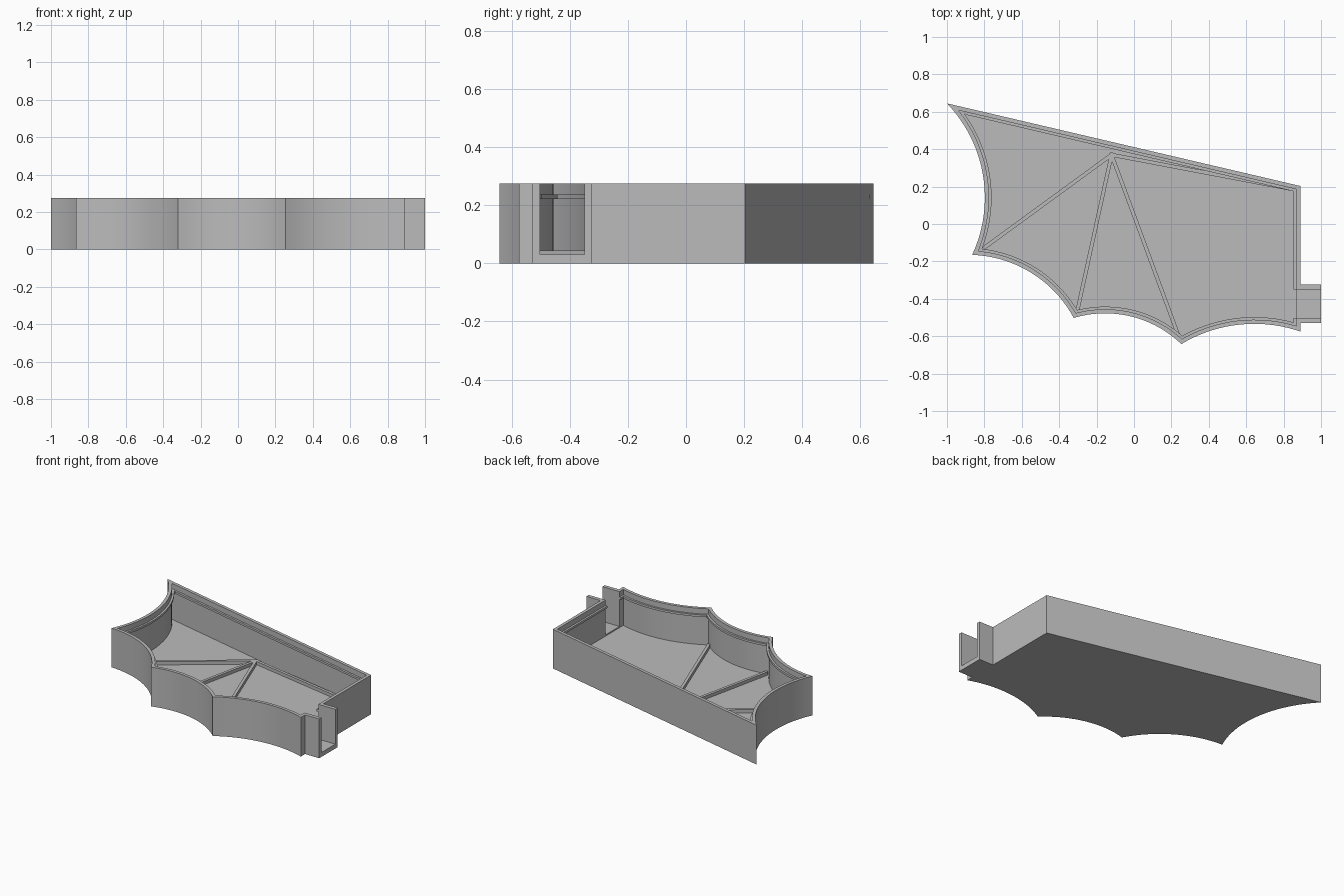
import bpy, bmesh, math
from mathutils import Vector

if "Cube" in bpy.data.objects:
    bpy.data.objects.remove(bpy.data.objects["Cube"])

HEIGHT, WALL, FLOOR, EDGE = 0.275, 0.022, 0.022, 0.89

grey = bpy.data.materials.new("plain grey")
grey.use_nodes = True
grey.diffuse_color = (0.5, 0.5, 0.5, 1)
grey.node_tree.nodes["Principled BSDF"].inputs["Base Color"].default_value = (0.5, 0.5, 0.5, 1)


def finish(name, bm):
    bmesh.ops.recalc_face_normals(bm, faces=bm.faces)
    mesh = bpy.data.meshes.new(name)
    bm.to_mesh(mesh)
    bm.free()
    mesh.materials.append(grey)
    ob = bpy.data.objects.new(name, mesh)
    bpy.context.collection.objects.link(ob)
    bpy.ops.object.select_all(action='DESELECT')
    ob.select_set(True)
    bpy.context.view_layer.objects.active = ob
    bpy.ops.object.shade_smooth_by_angle(angle=math.radians(25))
    return ob


def scallop(p, q, sag, steps=18):
    """Arc points from p to just before q, bulging to the left by sag."""
    p, q = Vector(p), Vector(q)
    chord = q - p
    left = Vector((-chord.y, chord.x)).normalized()
    half = 2 * math.atan(2 * sag / chord.length)
    radius = chord.length / 2 / math.sin(half)
    centre = (p + q) / 2 + left * (sag - radius)
    along = chord.normalized()
    points = []
    for i in range(steps):
        a = half * (2 * i / steps - 1)
        points.append(centre + radius * (along * math.sin(a) + left * math.cos(a)))
    return points


def inset(path, d):
    """Shift an open path to its left by d with mitred corners."""
    out = []
    for i, p in enumerate(path):
        before = (p - path[i - 1]).normalized() if i else None
        after = (path[i + 1] - p).normalized() if i < len(path) - 1 else None
        before, after = before or after, after or before
        n1 = Vector((-before.y, before.x))
        n2 = Vector((-after.y, after.x))
        m = (n1 + n2).normalized()
        out.append(p + m * d / m.dot(n1))
    return out


def strip(name, path, d0, d1, z0, z1):
    """Rectangular band swept along the path between two inset distances."""
    bm = bmesh.new()
    rings = []
    for a, b in zip(inset(path, d0), inset(path, d1)):
        rings.append([bm.verts.new((p.x, p.y, z)) for p, z in ((a, z0), (b, z0), (b, z1), (a, z1))])
    for r, s in zip(rings, rings[1:]):
        for k in range(4):
            j = (k + 1) % 4
            bm.faces.new((r[k], r[j], s[j], s[k]))
    bm.faces.new(rings[0])
    bm.faces.new(rings[-1])
    return finish(name, bm)


def prism(name, points, z0, z1):
    bm = bmesh.new()
    face = bm.faces.new([bm.verts.new((p[0], p[1], z0)) for p in points])
    ext = bmesh.ops.extrude_face_region(bm, geom=[face])
    top = [v for v in ext["geom"] if isinstance(v, bmesh.types.BMVert)]
    bmesh.ops.translate(bm, verts=top, vec=(0, 0, z1 - z0))
    return finish(name, bm)


def block(name, x0, x1, y0, y1, z0, z1):
    return prism(name, [(x0, y0), (x1, y0), (x1, y1), (x0, y1)], z0, z1)


# Wing outline, open at the slot in the straight end
slot_low, slot_high = -0.502, -0.35
tips = [(-1, 0.645), (-0.865, -0.165), (-0.322, -0.502), (0.253, -0.642), (EDGE, -0.575)]
outline = [Vector((EDGE, slot_high)), Vector((EDGE, 0.203))]
for p, q, sag in zip(tips, tips[1:], (0.127, 0.085, 0.08, 0.071)):
    outline += scallop(p, q, sag)
outline += [Vector(tips[-1]), Vector((EDGE, slot_low))]

# Tray shell and the bead around its inside
prism("tray_floor", inset(outline, WALL / 2), 0, FLOOR)
strip("outer_wall", outline, 0, WALL, 0, HEIGHT)
strip("inner_bead", outline, WALL - 0.002, 0.036, 0.222, 0.237)

# Slotted tab on the straight end
lip = 0.026
block("slot_sill", EDGE - WALL, 1, slot_low, slot_high, 0, 0.031)
block("slot_front_wall", EDGE, 1, slot_low - lip, slot_low, 0, HEIGHT)
block("slot_back_wall", EDGE, 1, slot_high, slot_high + lip, 0, HEIGHT)

# Raised finger ribs fanning out over the floor
apex = Vector((-0.12, 0.37))
ends = [(-0.805, -0.13), (-0.303, -0.465), (0.235, -0.59), (0.87, 0.182)]
for i, end in enumerate(ends):
    end = Vector(end)
    d = (end - apex).normalized()
    side = Vector((-d.y, d.x)) * 0.01
    start = apex - d * 0.01
    prism(f"finger_rib_{i + 1}", [start + side, start - side, end - side, end + side], FLOOR - 0.01, 0.045)
